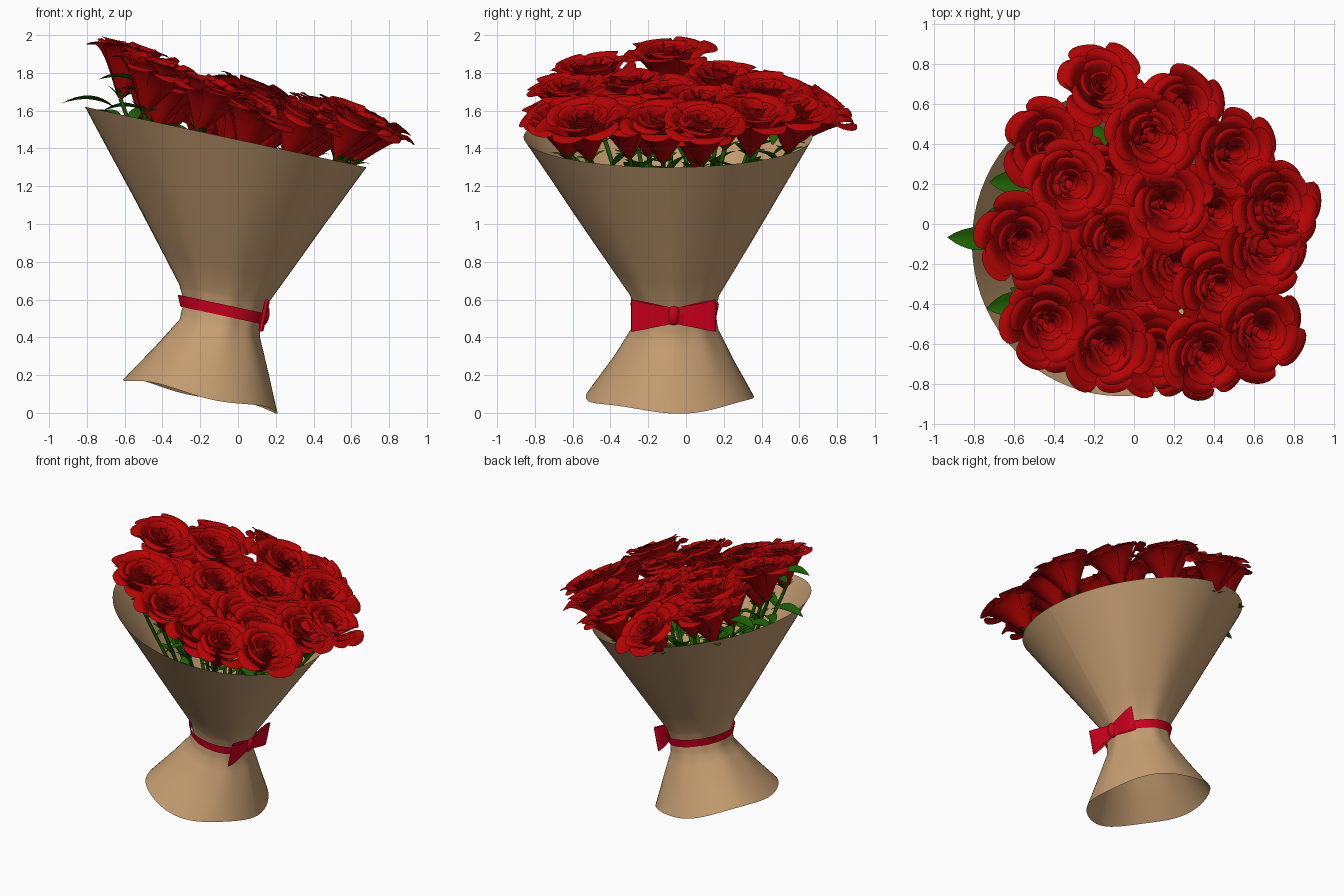
import bpy, math, random
from mathutils import Vector, Matrix

if "Cube" in bpy.data.objects:
    bpy.data.objects.remove(bpy.data.objects["Cube"])

random.seed(4)
TAU = 2 * math.pi
SLOPE = 0.215   # the wrap's rings all tilt down towards +x


def material(name, r, g, b):
    m = bpy.data.materials.new(name)
    m.diffuse_color = (r, g, b, 1)
    m.use_nodes = True
    m.node_tree.nodes["Principled BSDF"].inputs["Base Color"].default_value = m.diffuse_color
    return m


PAPER = material("kraft paper", 0.56, 0.34, 0.165)
RED = material("petal red", 0.47, 0.001, 0.001)
RIBBON = material("ribbon red", 0.68, 0.0, 0.014)
LEAF = material("leaf green", 0.012, 0.115, 0.001)
STEM = material("stem green", 0.012, 0.085, 0.001)


class Sheets:
    """Collects curved grid patches into one mesh."""
    def __init__(self):
        self.verts, self.faces = [], []

    def add(self, fn, nu, nv):
        o = len(self.verts)
        self.verts += [tuple(fn(i / nu, j / nv)) for j in range(nv + 1) for i in range(nu + 1)]
        w = nu + 1
        self.faces += [(o + j * w + i, o + j * w + i + 1, o + (j + 1) * w + i + 1, o + (j + 1) * w + i)
                       for j in range(nv) for i in range(nu)]

    def mesh(self, name, mat):
        me = bpy.data.meshes.new(name)
        me.from_pydata(self.verts, [], self.faces)
        me.materials.append(mat)
        me.polygons.foreach_set("use_smooth", [True] * len(me.polygons))
        me.update()
        return me


def place(name, me, matrix=None):
    ob = bpy.data.objects.new(name, me)
    bpy.context.collection.objects.link(ob)
    if matrix:
        ob.matrix_world = matrix
    return ob


# ---- paper wrap: centre x, y, z, radius x, y
RINGS = [(-0.20, -0.085, 0.095, 0.41, 0.445), (-0.145, -0.07, 0.28, 0.305, 0.325),
         (-0.10, -0.06, 0.45, 0.212, 0.228), (-0.085, -0.06, 0.55, 0.205, 0.212),
         (-0.08, -0.06, 0.63, 0.235, 0.235), (-0.072, -0.078, 1.05, 0.49, 0.505),
         (-0.065, -0.095, 1.46, 0.745, 0.765)]


def ring_point(cx, cy, cz, rx, ry, a, lift=0.0):
    x, y = rx * math.cos(a), ry * math.sin(a)
    return cx + x, cy + y, cz - SLOPE * x + lift


def wrap_point(u, v):
    f = v * (len(RINGS) - 1)
    k = min(int(f), len(RINGS) - 2)
    t = f - k
    c = [a + (b - a) * t for a, b in zip(RINGS[k], RINGS[k + 1])]
    a = u * TAU
    gather = 1 + 0.025 * math.cos(9 * a) * max(0, 1 - abs(f - 3) / 2.6)
    wave = 0.012 * math.cos(4 * a + 2.5) * max(0, 1 - f / 2)
    return ring_point(c[0], c[1], c[2], c[3] * gather, c[4] * gather, a, wave)


def inside(p, fill=0.95):
    """Pulls a point in towards the axis when it would poke through the wrap."""
    t = (p[2] + SLOPE * (p[0] + 0.07) - 0.63) / 0.83
    if t > 1.04:
        return Vector(p)
    t = max(t, 0)
    cx, cy = -0.08 + 0.015 * t, -0.06 - 0.035 * t
    rx, ry = 0.235 + 0.51 * t, 0.235 + 0.53 * t
    d = math.hypot((p[0] - cx) / rx, (p[1] - cy) / ry)
    s = min(1, fill / max(d, 0.001))
    return Vector((cx + (p[0] - cx) * s, cy + (p[1] - cy) * s, p[2] + SLOPE * (p[0] - cx) * (1 - s)))


wrap = Sheets()
wrap.add(wrap_point, 72, 18)
place("paper_wrap", wrap.mesh("paper_wrap", PAPER))

# ---- ribbon band
band = Sheets()
band.add(lambda u, v: ring_point(-0.083, -0.06, 0.545 + 0.06 * (v - 0.5), 0.222 + 0.014 * v,
                                 0.222 + 0.012 * v, u * TAU), 64, 2)
place("ribbon_band", band.mesh("ribbon_band", RIBBON))

# ---- bow: two flattened loops and a knot, leaning with the wrap
lean = Matrix.Translation((0.138, -0.065, 0.515)) @ Matrix.Rotation(math.atan(SLOPE), 4, 'Y')
bow = Sheets()
for side in (-1, 1):
    def loop(u, v):
        t = math.sin(math.pi * u)
        return (0.014 * math.sin(TAU * u), side * 0.225 * t, (2 * v - 1) * (0.045 + 0.042 * t ** 1.2))
    bow.add(loop, 28, 4)
place("bow_loops", bow.mesh("bow_loops", RIBBON), lean)
knot = Sheets()
knot.add(lambda u, v: (0.028 * math.sin(math.pi * v) ** 0.7 * math.cos(u * TAU),
                       0.03 * math.sin(math.pi * v) ** 0.7 * math.sin(u * TAU),
                       -0.052 * math.cos(math.pi * v)), 20, 10)
place("bow_knot", knot.mesh("bow_knot", RIBBON), lean)


# ---- rose head: rings of overlapping petals, base at origin, opening upwards
def rose_mesh(name):
    head = Sheets()
    layers = [(0.25, 0.28, 6), (0.20, 0.30, 5), (0.135, 0.30, 4), (0.075, 0.30, 3), (0.038, 0.29, 3)]
    for R, H, n in layers:
        turn = random.uniform(0, TAU)
        for p in range(n):
            phase = turn + p * TAU / n + random.uniform(-0.12, 0.12)
            span = TAU / n * 0.62
            size = random.uniform(0.9, 1.06)
            tip = random.uniform(-0.025, 0.015)
            sway = random.uniform(-0.015, 0.015)

            def petal(u, v):
                w = 2 * u - 1
                s = v * (1 - 0.13 * abs(w) ** 3)
                a = phase + w * span * (0.75 + 0.25 * math.sin(math.pi * v))
                r = 0.012 + (R * size - 0.012) * s * (1 + 0.05 * w)
                z = H * math.sin(s * math.pi / 2) ** 1.1 + tip * s ** 4 + sway * w * v ** 3
                z -= 0.12 * R * max(0, s - 0.82) / 0.18
                return r * math.cos(a), r * math.sin(a), z
            head.add(petal, 8, 9)
    return head.mesh(name, RED)


def add_leaf(sheet, base, direction, length, width, droop=0.25, keep=False):
    d = Vector(direction).normalized()
    side = d.cross(Vector((0, 0, 1))).normalized()
    up = side.cross(d)

    def blade(u, v):
        w = 2 * u - 1
        half = width / 2 * math.sin(math.pi * min(1, v * 0.97 + 0.03)) ** 0.8
        p = (Vector(base) + d * (length * v) + side * (w * half)
             + up * (abs(w) * half * 0.35 + length * droop * (v - 1.6 * v * v)))
        return inside(p) if keep else p
    sheet.add(blade, 4, 8)


# sepals under each head
sepals = Sheets()
for i in range(5):
    a = i * TAU / 5
    c, s = math.cos(a), math.sin(a)
    add_leaf(sepals, (0.012 * c, 0.012 * s, 0.0), (c, s, 0.9), 0.085, 0.03, 0.2)
calyx_mesh = sepals.mesh("sepals", LEAF)
rose_meshes = [rose_mesh("rose_head_%d" % i) for i in range(4)]

# ---- rose tops: x, y, z
ROSES = [(-0.15, 0.73, 1.68), (0.26, 0.58, 1.65), (0.10, 0.44, 1.75), (0.52, 0.36, 1.63),
         (-0.42, 0.40, 1.78), (-0.31, 0.20, 1.83), (0.74, 0.09, 1.58), (0.19, 0.10, 1.70),
         (-0.55, -0.09, 1.955), (-0.08, -0.09, 1.74), (-0.32, 0.01, 1.74), (0.22, -0.21, 1.63),
         (0.44, -0.32, 1.62), (-0.35, -0.29, 1.79), (-0.42, -0.51, 1.87), (-0.12, -0.63, 1.76),
         (0.12, -0.65, 1.64), (0.37, -0.67, 1.62), (0.67, -0.56, 1.60), (0.68, -0.13, 1.59),
         (-0.12, 0.22, 1.68), (0.43, 0.06, 1.56), (0.03, -0.32, 1.63)]
stems = bpy.data.curves.new("stems", 'CURVE')
stems.dimensions = '3D'
stems.bevel_depth = 0.012
stems.bevel_resolution = 1
stems.materials.append(STEM)
leaves = Sheets()
for i, (x, y, z) in enumerate(ROSES):
    top = Vector((x, y, z))
    n = Vector((0.36 + 0.2 * x, 0.25 * y + (0.4 if y > 0.65 else 0), 1)).normalized()
    base = inside(top - n * 0.30, 0.94)
    n = (n + (top - base).normalized()).normalized()
    spin = Matrix.Rotation(random.uniform(0, TAU), 4, 'Z')
    frame = Matrix.Translation(base) @ n.to_track_quat('Z', 'Y').to_matrix().to_4x4() @ spin
    place("rose_%02d" % (i + 1), rose_meshes[i % 4], frame)
    place("sepals_%02d" % (i + 1), calyx_mesh, frame)
    # stem running from the tied waist to the head
    foot = Vector((-0.08 + 0.14 * x, -0.06 + 0.14 * y, 0.58))
    path = [inside(foot.lerp(base, k / 8) - n * (0.04 * math.sin(math.pi * k / 8)), 0.94) for k in range(9)]
    sp = stems.splines.new('POLY')
    sp.points.add(8)
    for pt, q in zip(sp.points, path):
        pt.co = (*q, 1)
    # leaves on the stem, kept inside the wrap
    for k in (5, 6, 7):
        a = random.uniform(0, TAU)
        inward = Vector((-0.06 - path[k].x, -0.09 - path[k].y, 0))
        d = Vector((math.cos(a), math.sin(a), 0.9)) + inward * 0.9
        add_leaf(leaves, path[k], d, random.uniform(0.15, 0.21), 0.075, keep=True)

# leaves showing over the back-left rim
for b, d, l in [((-0.66, -0.08, 1.62), (-1, 0.05, 0.25), 0.27), ((-0.50, 0.21, 1.60), (-1, 0, 0.15), 0.22),
                ((-0.52, -0.38, 1.74), (-1, -0.2, 0.3), 0.22), ((-0.55, 0.06, 1.52), (-1, -0.1, 0.3), 0.20),
                ((-0.45, 0.36, 1.45), (-0.6, 0.4, 0.5), 0.20), ((-0.28, 0.46, 1.42), (-0.4, 0.4, 0.6), 0.19)]:
    add_leaf(leaves, b, d, l, 0.115, 0.3)
    add_leaf(leaves, Vector(b) + Vector((0.04, 0, -0.06)), Vector(d) + Vector((0.3, 0.5, 0)), l * 0.7, 0.09,
             keep=True)
place("leaves", leaves.mesh("leaves", LEAF))
stem_ob = place("stems", stems)
bpy.context.view_layer.objects.active = stem_ob
stem_ob.select_set(True)
bpy.ops.object.convert(target='MESH')
